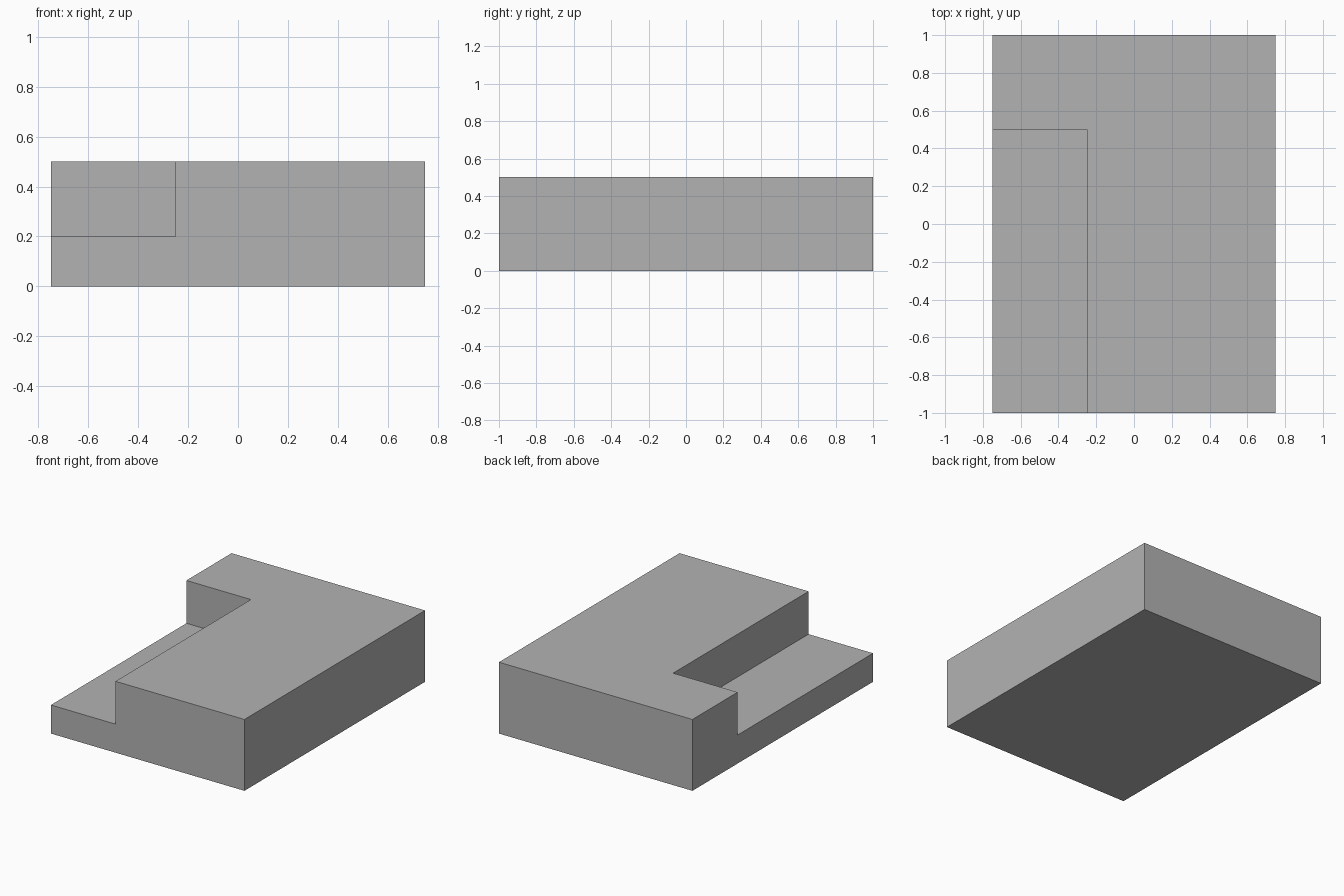
import bpy
from mathutils import Vector

default_cube = bpy.data.objects.get("Cube")
if default_cube:
    bpy.data.objects.remove(default_cube, do_unlink=True)

grey = bpy.data.materials.new("plain_grey")
grey.use_nodes = True
colour = (0.45, 0.45, 0.45, 1)
grey.diffuse_color = colour
grey.node_tree.nodes["Principled BSDF"].inputs["Base Color"].default_value = colour


def box(name, low, high):
    """Axis-aligned box between two corners."""
    low, high = Vector(low), Vector(high)
    bpy.ops.mesh.primitive_cube_add(size=1, location=(low + high) / 2)
    obj = bpy.context.object
    obj.name = name
    obj.scale = high - low
    bpy.ops.object.transform_apply(location=True, rotation=False, scale=True)
    obj.data.materials.append(grey)
    return obj


# Solid block
block = box("stepped_block", (-0.75, -1, 0), (0.75, 1, 0.5))

# Corner notch, cut past the outer faces for a clean step
cutter = box("notch_cutter", (-1, -1.25, 0.2), (-0.25, 0.5, 0.75))
cutter.hide_render = True

notch = block.modifiers.new("corner_notch", 'BOOLEAN')
notch.operation = 'DIFFERENCE'
notch.solver = 'EXACT'
notch.object = cutter
bpy.ops.object.select_all(action='DESELECT')
bpy.context.view_layer.objects.active = block
block.select_set(True)
bpy.ops.object.modifier_apply(modifier=notch.name)
bpy.data.objects.remove(cutter, do_unlink=True)
bpy.ops.object.shade_flat()
